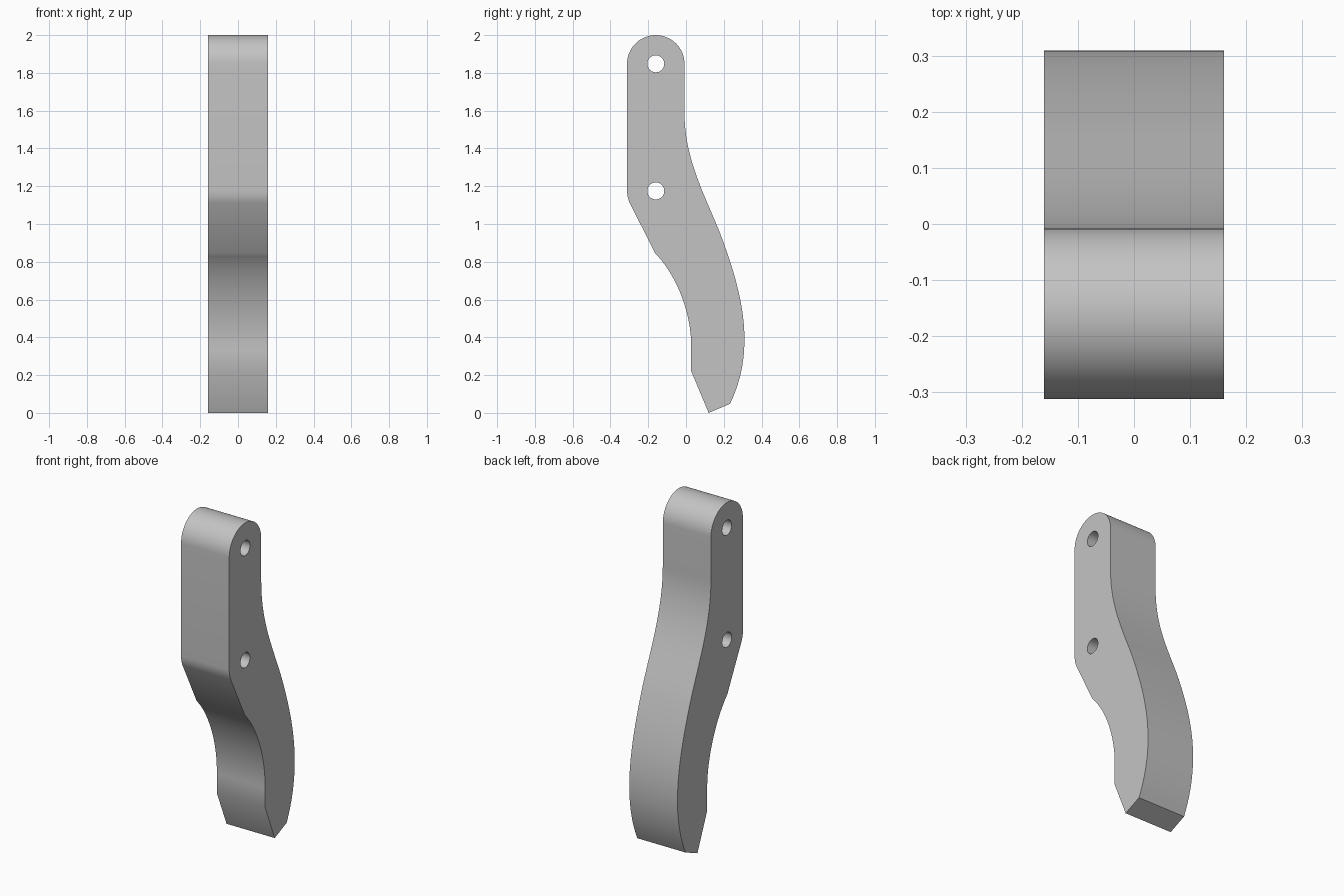
import bpy
import bmesh
from math import cos, sin, radians
from mathutils import Vector
from mathutils.geometry import interpolate_bezier

cube = bpy.data.objects.get("Cube")
if cube:
    bpy.data.objects.remove(cube, do_unlink=True)

HALF_WIDTH = 0.16
RADIUS = 0.152
UPPER, LOWER = (-0.16, 1.848), (-0.16, 1.175)   # pin hole centres (y, z)


def arc(centre, radius, start, end, steps):
    angles = [radians(start + (end - start) * i / steps) for i in range(steps + 1)]
    return [(centre[0] + radius * cos(a), centre[1] + radius * sin(a)) for a in angles]


def bezier(a, ha, hb, b, steps=24):
    points = interpolate_bezier(*[Vector((*p, 0)) for p in (a, ha, hb, b)], steps)
    return [(p.x, p.y) for p in points]


# Side outline: rounded top, S-shaped back, pointed tip, hollow front, lower boss
outline = arc(UPPER, RADIUS, 180, 0, 32)
outline += bezier((-0.008, 1.587), (-0.008, 1.33), (0.115, 1.126), (0.19, 0.926))
outline += bezier((0.19, 0.926), (0.287, 0.66), (0.38, 0.35), (0.233, 0.048))[1:]
outline += [(0.12, 0.0), (0.027, 0.222)]
outline += bezier((0.027, 0.33), (0.035, 0.52), (-0.05, 0.73), (-0.163, 0.845))
outline += arc(LOWER, RADIUS, 205, 180, 6)

# Pin holes
loops = [outline] + [arc(c, 0.045, 0, 360, 32)[:-1] for c in (UPPER, LOWER)]

# Fill the outline around the holes and extrude it across the width
bm = bmesh.new()
edges = []
for loop in loops:
    verts = [bm.verts.new((-HALF_WIDTH, y, z)) for y, z in loop]
    edges += [bm.edges.new((v, verts[i - 1])) for i, v in enumerate(verts)]
bmesh.ops.triangle_fill(bm, use_beauty=True, edges=edges, normal=(-1, 0, 0))
extruded = bmesh.ops.extrude_face_region(bm, geom=bm.faces[:], use_keep_orig=True)
new_verts = [g for g in extruded["geom"] if isinstance(g, bmesh.types.BMVert)]
bmesh.ops.translate(bm, verts=new_verts, vec=(2 * HALF_WIDTH, 0, 0))
bmesh.ops.recalc_face_normals(bm, faces=bm.faces[:])
mesh = bpy.data.meshes.new("curved_lever")
bm.to_mesh(mesh)
bm.free()

lever = bpy.data.objects.new("curved_lever", mesh)
bpy.context.collection.objects.link(lever)

# Plain grey
grey = bpy.data.materials.new("plain_grey")
grey.use_nodes = True
colour = (0.55, 0.55, 0.55, 1)
grey.diffuse_color = colour
grey.node_tree.nodes["Principled BSDF"].inputs["Base Color"].default_value = colour
mesh.materials.append(grey)

bpy.ops.object.select_all(action="DESELECT")
lever.select_set(True)
bpy.context.view_layer.objects.active = lever
bpy.ops.object.shade_smooth_by_angle(angle=radians(30))
